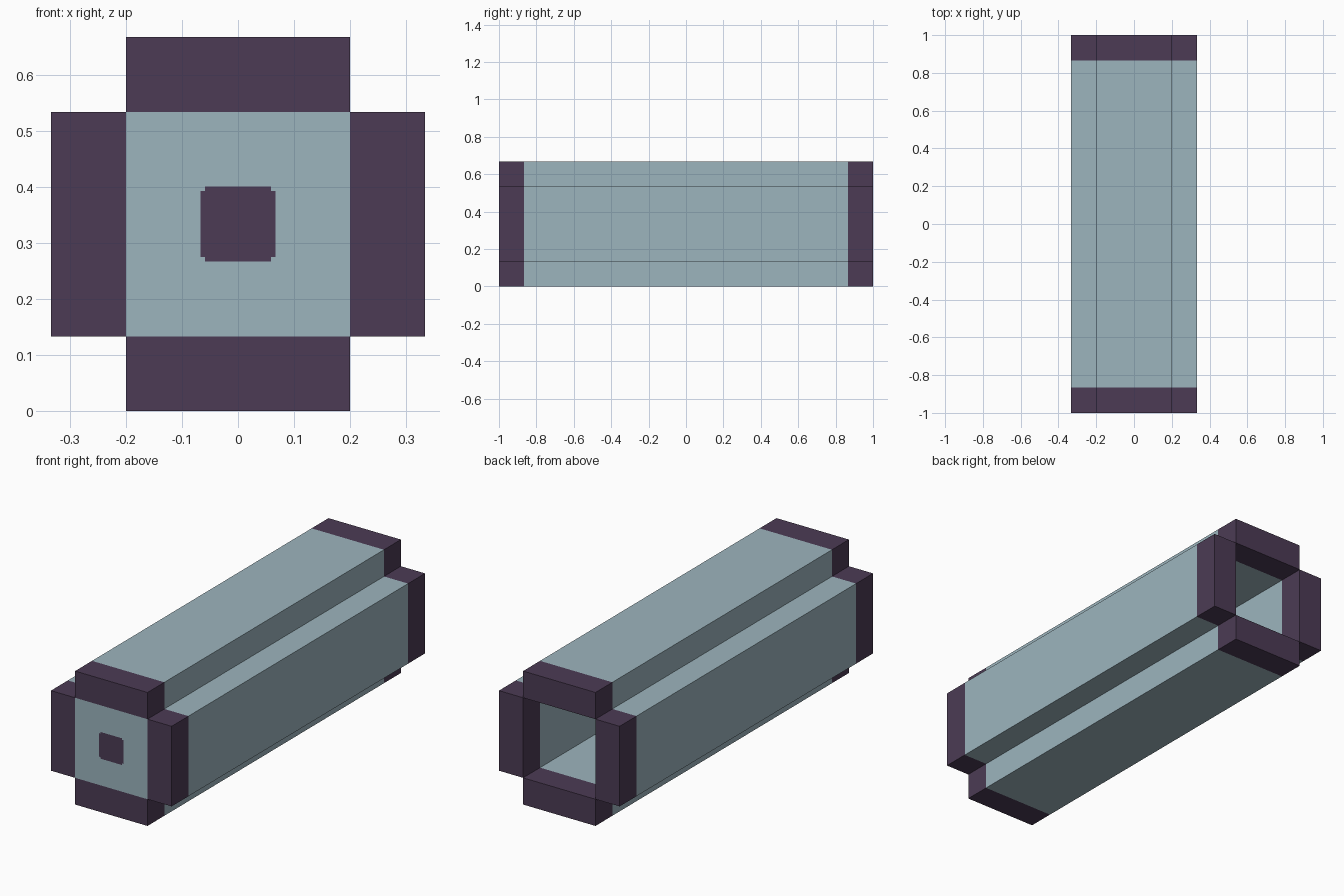
import bpy, bmesh
from mathutils import Matrix, Vector

cube = bpy.data.objects.get("Cube")
if cube:
    bpy.data.objects.remove(cube, do_unlink=True)


def material(name, rgb):
    mat = bpy.data.materials.new(name)
    mat.use_nodes = True
    mat.diffuse_color = (*rgb, 1)
    mat.node_tree.nodes["Principled BSDF"].inputs["Base Color"].default_value = (*rgb, 1)
    return mat


MATERIALS = [material("pale blue grey", (0.335, 0.462, 0.515)),
             material("dark plum", (0.072, 0.044, 0.09))]

HALF = 0.2          # half width of the square bore
THICK = 0.4 / 3     # wall thickness and band length
MID = HALF + THICK  # height of the centre line


def finish(name, bm, is_dark):
    for face in bm.faces:
        face.material_index = int(is_dark(face.calc_center_median()))
    mesh = bpy.data.meshes.new(name)
    bm.to_mesh(mesh)
    bm.free()
    for mat in MATERIALS:
        mesh.materials.append(mat)
    obj = bpy.data.objects.new(name, mesh)
    bpy.context.collection.objects.link(obj)


def cut(bm, point, normal):
    bmesh.ops.bisect_plane(bm, geom=bm.verts[:] + bm.edges[:] + bm.faces[:],
                           plane_co=point, plane_no=normal)


# Four long walls, with a dark band at both ends
def wall(name, x, z):
    bm = bmesh.new()
    size = (THICK if x else 2 * HALF, 2, THICK if z else 2 * HALF)
    bmesh.ops.create_cube(bm, size=1, matrix=Matrix.LocRotScale(
        Vector((x, 0, MID + z)), None, Vector(size)))
    for side in (-1, 1):
        cut(bm, (0, side * (1 - THICK), 0), (0, 1, 0))
    finish(name, bm, lambda c: abs(c.y) > 1 - THICK)


offset = HALF + THICK / 2
wall("top_wall", 0, offset)
wall("bottom_wall", 0, -offset)
wall("left_wall", offset, 0)
wall("right_wall", -offset, 0)

# Front end plate with a dark centre square whose corners are notched
OUTER, INNER = THICK / 2, 0.059
bm = bmesh.new()
corners = [(-HALF, -HALF), (HALF, -HALF), (HALF, HALF), (-HALF, HALF)]
bm.faces.new([bm.verts.new((x, -1, MID + z)) for x, z in corners])
for d in (-OUTER, -INNER, INNER, OUTER):
    cut(bm, (d, 0, 0), (1, 0, 0))
    cut(bm, (0, 0, MID + d), (0, 0, 1))


def in_square(c):
    near, far = sorted((abs(c.x), abs(c.z - MID)))
    return far < OUTER and near < INNER


finish("front_plate", bm, in_square)
